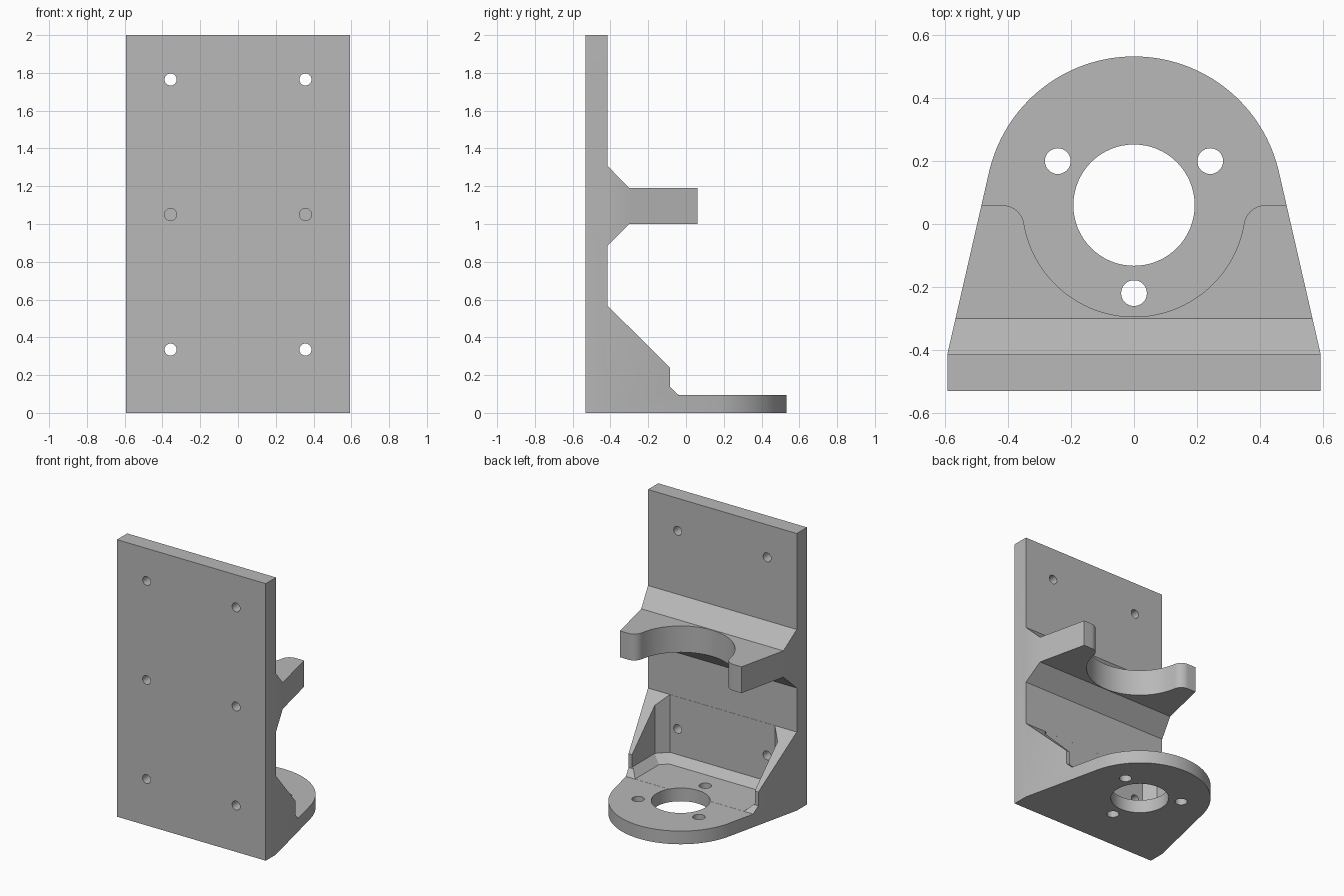
import bpy, bmesh
from math import sin, cos, pi, radians, sqrt

if "Cube" in bpy.data.objects:
    bpy.data.objects.remove(bpy.data.objects["Cube"], do_unlink=True)

grey = bpy.data.materials.new("light_grey")
grey.use_nodes = True
grey.diffuse_color = (0.48, 0.48, 0.48, 1)
grey.node_tree.nodes["Principled BSDF"].inputs["Base Color"].default_value = grey.diffuse_color

BORE_Y = 0.06               # axis of the motor bore
FRONT, PLATE = -0.532, -0.415   # front and back faces of the wall plate


def loft(name, rings):
    """Closed solid through a stack of matching rings of 3D points."""
    bm = bmesh.new()
    loops = [[bm.verts.new(p) for p in ring] for ring in rings]
    n = len(loops[0])
    bm.faces.new(loops[0])
    bm.faces.new(loops[-1])
    for a, b in zip(loops, loops[1:]):
        for i in range(n):
            j = (i + 1) % n
            bm.faces.new((a[i], a[j], b[j], b[i]))
    bmesh.ops.recalc_face_normals(bm, faces=bm.faces)
    mesh = bpy.data.meshes.new(name)
    bm.to_mesh(mesh)
    bm.free()
    mesh.materials.append(grey)
    obj = bpy.data.objects.new(name, mesh)
    bpy.context.collection.objects.link(obj)
    return obj


def prism_z(name, pts, z0, z1):
    return loft(name, [[(x, y, z) for x, y in pts] for z in (z0, z1)])


def prism_x(name, pts, half):
    return loft(name, [[(x, y, z) for y, z in pts] for x in (-half, half)])


def prism_y(name, pts, y0, y1):
    return loft(name, [[(x, y, z) for x, z in pts] for y in (y0, y1)])


def arc(cx, cy, r, a0, a1, n):
    return [(cx + r * cos(a0 + (a1 - a0) * i / n),
             cy + r * sin(a0 + (a1 - a0) * i / n)) for i in range(n + 1)]


def circle(cx, cy, r, n=40):
    return arc(cx, cy, r, 0, 2 * pi, n)[:-1]


def mirror(pts):
    """Add the -x half to an open chain of +x points."""
    return pts + [(-x, y) for x, y in reversed(pts)]


def carve(body, tool, operation="DIFFERENCE"):
    mod = body.modifiers.new(tool.name, "BOOLEAN")
    mod.operation, mod.solver, mod.object = operation, "EXACT", tool
    bpy.context.view_layer.objects.active = body
    bpy.ops.object.modifier_apply(modifier=mod.name)
    bpy.data.objects.remove(tool, do_unlink=True)


# Side profile: wall plate, clamp arm with chamfers, gusset slope, base
profile = [(FRONT, 0), (0.6, 0), (0.6, 0.095), (-0.04, 0.095), (-0.085, 0.14),
           (-0.085, 0.24), (PLATE, 0.567), (PLATE, 0.885), (-0.3, 1.0),
           (BORE_Y, 1.0), (BORE_Y, 1.19), (-0.3, 1.19), (PLATE, 1.307),
           (PLATE, 2), (FRONT, 2)]
bracket = prism_x("motor_bracket", profile, 0.9)

# Plan outline: square front, tapered sides, round nose
tip = radians(12.7)
nose = arc(0, BORE_Y, 0.473, tip, pi - tip, 64)
plan = [(-0.594, PLATE), (-0.594, -0.8), (0.594, -0.8), (0.594, PLATE)] + nose
carve(bracket, prism_z("plan_outline", plan, -0.5, 2.5), "INTERSECT")

# Pocket between the gussets, with chamfered corners and floor
eps = 0.0005
wall = PLATE + eps


def pocket_ring(inset, z):
    x, y = 0.49 - inset, wall + inset
    cut = 0.07 - 0.4 * inset
    half = [(x - cut, y), (x, y + cut), (x, 0.9)]
    return [(px, py, z) for px, py in mirror(half)]


carve(bracket, loft("gusset_pocket", [pocket_ring(0.055, 0.095 + eps),
                                      pocket_ring(0, 0.15), pocket_ring(0, 0.8)]))

# Half-round saddle in the clamp arm with rounded lips
saddle_r, lip_r = 0.355, 0.07
lip_x = sqrt((saddle_r + lip_r) ** 2 - lip_r ** 2)
meet = math_angle = -radians(9.5)
saddle = arc(0, BORE_Y, saddle_r, -pi / 2, meet, 32)[1:]
lip = arc(lip_x, BORE_Y - lip_r, lip_r, pi + meet, pi / 2, 10)[1:]
half = saddle + lip + [(lip_x, 0.4)]
carve(bracket, prism_z("saddle_cut", mirror(half) + [(0, BORE_Y - saddle_r)], 0.83, 1.5))

# Motor bore and its three screw holes in the base
carve(bracket, prism_z("bore", circle(0, BORE_Y, 0.193, 64), -0.1, 0.2))
for deg in (30, 150, 270):
    a = radians(deg)
    hole = circle(0.28 * cos(a), BORE_Y + 0.28 * sin(a), 0.041, 32)
    carve(bracket, prism_z("motor_screw_hole", hole, -0.1, 0.2))

# Wall screw holes; the middle pair stops inside the arm
for x in (-0.357, 0.357):
    for z, end in ((0.335, -0.36), (1.05, -0.41), (1.765, -0.3)):
        carve(bracket, prism_y("wall_screw_hole", circle(x, z, 0.032, 32), -0.7, end))

# Smooth the curved walls, keep edges sharp
bpy.ops.object.select_all(action="DESELECT")
bracket.select_set(True)
bpy.context.view_layer.objects.active = bracket
bpy.ops.object.shade_smooth_by_angle(angle=radians(25))
